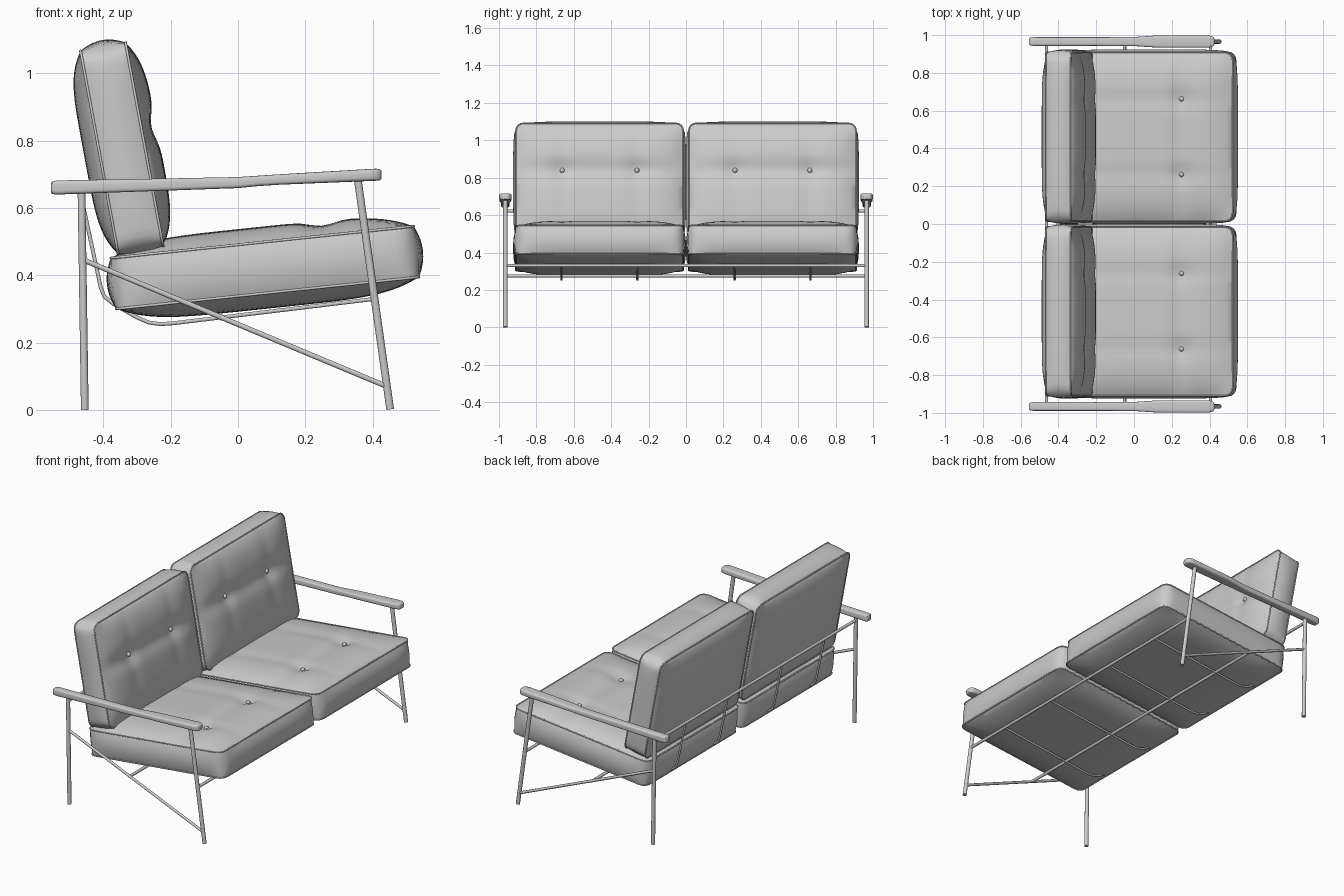
import bpy, bmesh, math
from mathutils import Vector

if "Cube" in bpy.data.objects:
    bpy.data.objects.remove(bpy.data.objects["Cube"])


def tube(name, pts, r, cyclic=False):
    cu = bpy.data.curves.new(name, 'CURVE')
    cu.dimensions = '3D'
    cu.bevel_depth = r
    cu.bevel_resolution = 3
    cu.use_fill_caps = True
    sp = cu.splines.new('POLY')
    sp.points.add(len(pts) - 1)
    for p, co in zip(sp.points, pts):
        p.co = (*co, 1)
    sp.use_cyclic_u = cyclic
    ob = bpy.data.objects.new(name, cu)
    bpy.context.collection.objects.link(ob)
    return ob


def mesh_object(name, bm, angle):
    bmesh.ops.recalc_face_normals(bm, faces=bm.faces)
    me = bpy.data.meshes.new(name)
    bm.to_mesh(me)
    bm.free()
    ob = bpy.data.objects.new(name, me)
    bpy.context.collection.objects.link(ob)
    bpy.ops.object.select_all(action='DESELECT')
    ob.select_set(True)
    bpy.context.view_layer.objects.active = ob
    bpy.ops.object.shade_smooth_by_angle(angle=math.radians(angle))
    return ob


def round_corner(a, b, ha, hb, r):
    # squeeze the corner square of a rectangle into a quarter disc
    qa, qb = abs(a) - (ha - r), abs(b) - (hb - r)
    if qa > 0 and qb > 0:
        k = max(qa, qb) / math.hypot(qa, qb)
        a = math.copysign(ha - r + qa * k, a)
        b = math.copysign(hb - r + qb * k, b)
    return a, b


def cushion(name, yc, cx, cz, along, normal, ha, hb, hc, button_a):
    A = Vector((along[0], 0, along[1])).normalized()
    N = Vector((normal[0], 0, normal[1])).normalized()
    C = Vector((cx, yc, cz))
    buttons = (-0.2, 0.2)

    def place(a, b, c):
        return C + A * a + N * c + Vector((0, b, 0))

    def puff(a, b, tufted):
        u, v = min(1, abs(a / ha)), min(1, abs(b / hb))
        edge = (1 - u ** 5) * (1 - v ** 6)
        h = 0.046
        if tufted:
            h -= 0.016 * math.exp(-((a - button_a) / 0.05) ** 2)
            for y in buttons:
                h -= 0.006 * math.exp(-((b - y) / 0.04) ** 2)
                h -= 0.012 * math.exp(-((a - button_a) ** 2 + (b - y) ** 2) / 0.05 ** 2)
        return h * edge

    # padded body
    bm = bmesh.new()
    bmesh.ops.create_cube(bm, size=2)
    bmesh.ops.subdivide_edges(bm, edges=bm.edges[:], cuts=29, use_grid_fill=True)
    for vert in bm.verts:
        u, v, w = vert.co
        a, b = round_corner(u * ha, v * hb, ha, hb, 0.04)
        c = w * hc
        if abs(w) > 0.999:
            c += math.copysign(puff(a, b, w > 0), w)
        else:
            if abs(u) > 0.999:
                a += math.copysign(0.02 * (1 - w * w) * (1 - v ** 6), u)
            if abs(v) > 0.999:
                b += math.copysign(0.015 * (1 - w * w) * (1 - u ** 6), v)
        vert.co = place(a, b, c)
    mesh_object(name, bm, 40)

    # piping on both seams
    for c in (-hc, hc):
        pts = []
        for sa, sb, start in ((1, 1, 0), (-1, 1, 90), (-1, -1, 180), (1, -1, 270)):
            for k in range(5):
                t = math.radians(start + 22.5 * k)
                pts.append(place(sa * (ha - 0.04) + 0.04 * math.cos(t),
                                 sb * (hb - 0.04) + 0.04 * math.sin(t), c))
        tube(name + "_piping", pts, 0.004, True)

    # tufting buttons
    for y in buttons:
        bm = bmesh.new()
        bmesh.ops.create_uvsphere(bm, u_segments=16, v_segments=10, radius=0.013)
        bmesh.ops.translate(bm, verts=bm.verts,
                            vec=place(button_a, y, hc + puff(button_a, y, True) + 0.003))
        mesh_object(name + "_button", bm, 60)


def armrest(name, yc):
    # loft of soft rectangles: x, half width, underside z, top z
    sections = [(-0.556, 0.014, 0.646, 0.675), (-0.551, 0.020, 0.641, 0.680),
                (-0.535, 0.023, 0.640, 0.682), (-0.2, 0.023, 0.652, 0.688),
                (0.0, 0.024, 0.659, 0.692), (0.06, 0.028, 0.665, 0.696),
                (0.12, 0.032, 0.669, 0.700), (0.39, 0.033, 0.680, 0.716),
                (0.412, 0.029, 0.681, 0.717), (0.422, 0.022, 0.682, 0.715),
                (0.426, 0.014, 0.686, 0.711)]
    bm = bmesh.new()
    rings = []
    n = 20
    for x, hw, z0, z1 in sections:
        ring = []
        for i in range(n):
            t = 2 * math.pi * (i + 0.5) / n
            cy, sz = math.cos(t), math.sin(t)
            y = math.copysign(abs(cy) ** 0.45, cy) * hw
            z = math.copysign(abs(sz) ** 0.45, sz) * (z1 - z0) / 2
            ring.append(bm.verts.new((x, yc + y, (z0 + z1) / 2 + z)))
        rings.append(ring)
    for r0, r1 in zip(rings, rings[1:]):
        for i in range(n):
            j = (i + 1) % n
            bm.faces.new((r0[i], r0[j], r1[j], r1[i]))
    bm.faces.new(rings[0])
    bm.faces.new(rings[-1])
    mesh_object(name, bm, 40)


# cushions
for s in (-1, 1):
    cushion("seat_cushion", s * 0.462, 0.08, 0.423, (0.9945, 0.1045), (-0.1045, 0.9945),
            0.452, 0.447, 0.076, 0.182)
    cushion("back_cushion", s * 0.462, -0.345, 0.777, (-0.182, 0.983), (0.983, 0.182),
            0.307, 0.447, 0.068, 0.048)

# side frames
Y = 0.966
for s in (-1, 1):
    y = s * Y
    armrest("armrest", y)
    tube("back_leg", [(-0.455, y, 0), (-0.465, y, 0.66)], 0.012)
    tube("front_leg", [(0.452, y, 0.002), (0.355, y, 0.69)], 0.012)
    tube("side_brace", [(-0.457, y, 0.445), (0.442, y, 0.07)], 0.008)

# cross rails
for name, x, z in (("front_rail", 0.405, 0.33), ("middle_rail", -0.05, 0.275),
                   ("back_rail", -0.463, 0.622)):
    tube(name, [(x, -Y, z), (x, Y, z)], 0.009)

# bent support rods under the seat and up behind it
rod = [(-0.463, 0.622), (-0.408, 0.365), (-0.397, 0.337), (-0.37, 0.315), (-0.30, 0.275),
       (-0.265, 0.26), (-0.23, 0.255), (-0.19, 0.258), (0.405, 0.33)]
for y in (-0.665, -0.26, 0.26, 0.665):
    tube("support_rod", [(x, y, z) for x, z in rod], 0.006)
